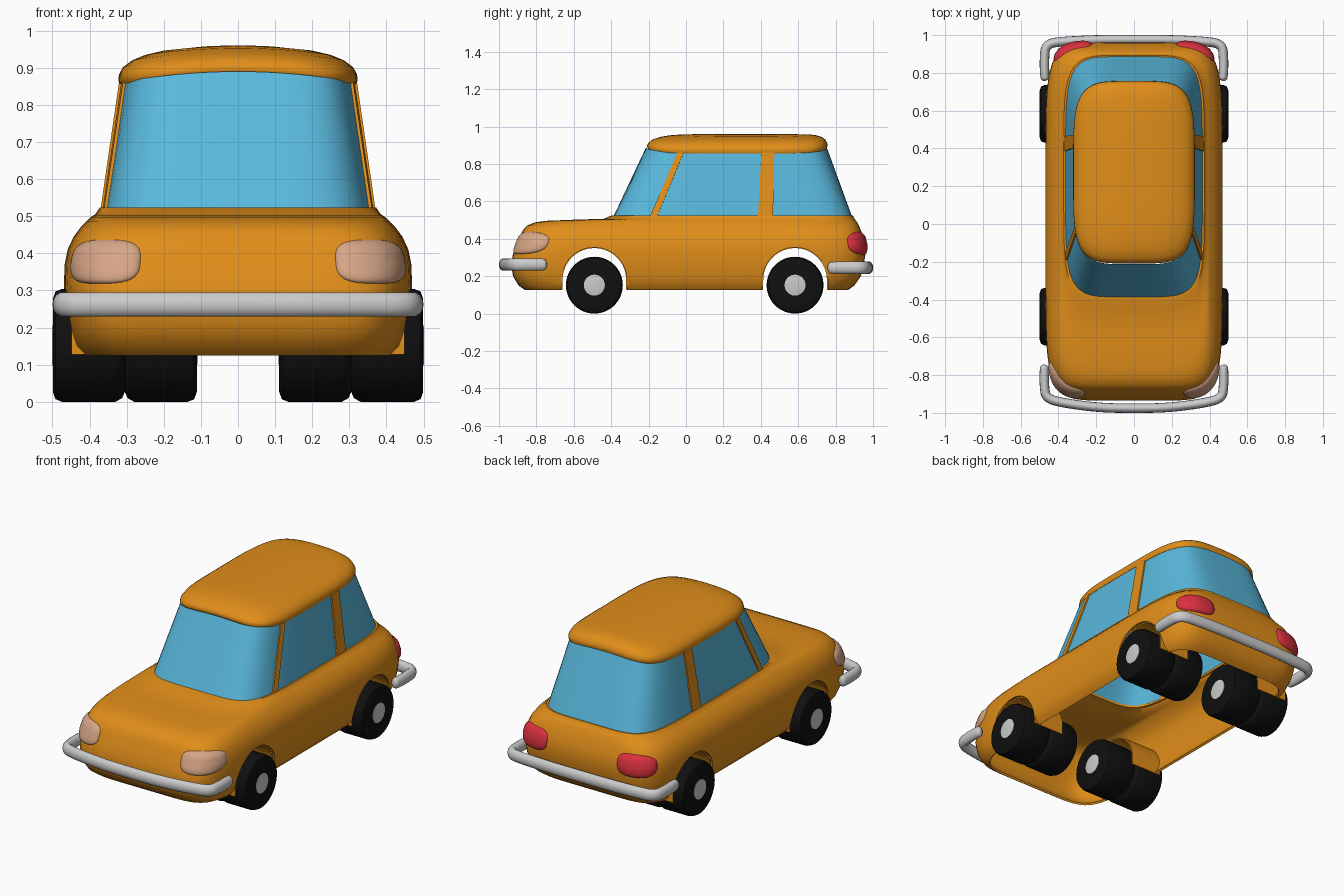
import bpy, bmesh, math

if "Cube" in bpy.data.objects:
    bpy.data.objects.remove(bpy.data.objects["Cube"])

def material(name, rgb):
    m = bpy.data.materials.new(name)
    m.diffuse_color = (*rgb, 1)
    m.use_nodes = True
    m.node_tree.nodes["Principled BSDF"].inputs["Base Color"].default_value = m.diffuse_color
    return m

ORANGE = material("orange paint", (0.75, 0.27, 0.01))
BLUE = material("blue glass", (0.10, 0.48, 0.72))
PEACH = material("lamp peach", (0.68, 0.38, 0.24))
RED = material("lamp red", (0.70, 0.03, 0.05))
BLACK = material("tyre black", (0.005, 0.005, 0.005))

def loft(name, rings, mat=None, cap_start=False, cap_end=False, closed=True, ends=False):
    """Skin a list of equal-length point rings."""
    bm = bmesh.new()
    vs = [[bm.verts.new(p) for p in r] for r in rings]
    n = len(rings[0])
    for a, b in zip(vs, vs[1:]):
        for i in range(n if closed else n - 1):
            j = (i + 1) % n
            bm.faces.new((a[i], a[j], b[j], b[i]))
    if cap_start:
        bm.faces.new(vs[0][::-1])
    if cap_end:
        bm.faces.new(vs[-1])
    if ends:
        bmesh.ops.recalc_face_normals(bm, faces=bm.faces)
    me = bpy.data.meshes.new(name)
    bm.to_mesh(me)
    bm.free()
    ob = bpy.data.objects.new(name, me)
    bpy.context.collection.objects.link(ob)
    if mat:
        me.materials.append(mat)
    return ob

def finish(ob, angle=40):
    bpy.ops.object.select_all(action='DESELECT')
    ob.select_set(True)
    bpy.context.view_layer.objects.active = ob
    for m in list(ob.modifiers):
        bpy.ops.object.modifier_apply(modifier=m.name)
    bpy.ops.object.shade_smooth_by_angle(angle=math.radians(angle))

# Plan outlines by height: z, front y, back y, half width, squareness
BODY = [(.125, -.86, .865, .42, 7), (.15, -.895, .90, .442, 7), (.20, -.925, .935, .457, 7),
        (.26, -.935, .95, .466, 7), (.32, -.925, .96, .469, 7), (.37, -.905, .957, .467, 7),
        (.41, -.89, .948, .459, 7), (.445, -.873, .935, .443, 7), (.47, -.85, .925, .424, 7),
        (.487, -.81, .915, .408, 6.5), (.496, -.75, .91, .398, 6), (.502, -.60, .905, .39, 6),
        (.507, -.44, .90, .383, 5.5), (.524, -.40, .893, .372, 5.5), (.522, -.38, .88, .355, 5.5)]
CABIN = [(.515, -.39, .889, .363, 5.5), (.86, -.213, .752, .313, 4.5)]
ROOF = [(.862, -.18, .73, .30, 4.5), (.855, -.203, .752, .318, 4.5), (.865, -.209, .757, .322, 4.5),
        (.882, -.203, .755, .321, 4.5), (.90, -.18, .745, .31, 4.5), (.914, -.14, .727, .285, 4.3),
        (.923, -.09, .70, .25, 4), (.928, -.02, .66, .20, 4), (.930, .10, .52, .09, 3)]

def at(levels, z):
    for a, b in zip(levels, levels[1:]):
        if z <= b[0] + 1e-6:
            t = (z - a[0]) / (b[0] - a[0])
            return [p + (q - p) * t for p, q in zip(a, b)]

def spot(level, ang, off=0.0, arch=0.0):
    """Point on a rounded outline, pushed outwards by off."""
    z, y0, y1, w, n = level
    h, c = (y1 - y0) / 2, (y0 + y1) / 2
    cx, sy = math.cos(ang), math.sin(ang)
    r = (abs(cx) ** n + abs(sy) ** n) ** (-1 / n)
    X, Y = r * cx, r * sy
    nx = math.copysign(abs(X) ** (n - 1) / w, X)
    ny = math.copysign(abs(Y) ** (n - 1) / h, Y)
    k = off / math.hypot(nx, ny)
    x = w * X + nx * k
    return (x, c + h * Y + ny * k, z + arch * (1 - (x / .32) ** 2))

def angle_at(level, x=None, y=None, sign=1):
    z, y0, y1, w, n = level
    if x is not None:
        X = x / w
        Y = sign * (1 - abs(X) ** n) ** (1 / n)
    else:
        Y = (y - (y0 + y1) / 2) / ((y1 - y0) / 2)
        X = (1 - abs(Y) ** n) ** (1 / n)
    return math.atan2(Y, X)

def outline(level, arch=0.0, n=112):
    return [spot(level, 2 * math.pi * (i + .5) / n, 0, arch) for i in range(n)]

# Lower body shell with wheel arches cut through
body = loft("body", [outline(l) for l in BODY], ORANGE)
sol = body.modifiers.new("shell", 'SOLIDIFY')
sol.thickness, sol.offset = .012, -1
AXLES = (-.49, .583)

def arch_profile(x, y, r, low):
    pts = [(x, y + r * math.cos(math.pi * i / 32), .18 + r * math.sin(math.pi * i / 32))
           for i in range(33)]
    return [(x, y + r, low)] + pts + [(x, y - r, low)]

cutters = []
for y in AXLES:
    c = loft("arch_cutter", [arch_profile(x, y, .174, .05) for x in (-.7, .7)],
             None, True, True, ends=True)
    c.hide_render = True
    cutters.append(c)
    b = body.modifiers.new("arch", 'BOOLEAN')
    b.operation, b.solver, b.object = 'DIFFERENCE', 'EXACT', c
finish(body)
for c in cutters:
    bpy.data.objects.remove(c)

# Wheel arch liners
for y in AXLES:
    for s in (-1, 1):
        liner = loft("arch_liner", [arch_profile(s * x, y, .174, .128) for x in (.25, .448)],
                     ORANGE, closed=False)
        m = liner.modifiers.new("thick", 'SOLIDIFY')
        m.thickness, m.offset = .008, 0
        finish(liner)

# Glass and roof
glass = loft("windows", [outline(l, a) for l, a in zip(CABIN, (0, .03))], BLUE)
finish(glass)
roof = loft("roof", [outline(l, .03) for l in ROOF], ORANGE, cap_end=True)
finish(roof, 60)

# Window pillars: (bottom y range, top y range)
for name, lo, hi in (("front_pillar", (-.192, -.155), (-.045, -.012)),
                     ("rear_pillar", (.385, .465), (.403, .472))):
    for s in (-1, 1):
        rings = []
        for i in range(7):
            t = i / 6
            lv = at(CABIN, .518 + .342 * t)
            ya, yb = (lo[k] + (hi[k] - lo[k]) * t for k in (0, 1))
            q = [spot(lv, angle_at(lv, y=y), o)
                 for y, o in ((ya, -.006), (ya, .008), (yb, .008), (yb, -.006))]
            rings.append([(s * p[0], p[1], p[2]) for p in q])
        finish(loft(name, rings, ORANGE, True, True, ends=True))

# Lamps: domed patches wrapped round the body corners
def lamp(name, x_in, y_end, sign, z0, z1, mat):
    zm = (z0 + z1) / 2
    lm = at(BODY, zm)
    a0, a1 = angle_at(lm, x=x_in, sign=sign), angle_at(lm, y=y_end)
    for s in (-1, 1):
        rings = []
        for r in (1, .97, .9, .8, .65, .45, .25, .06):
            ring = []
            for i in range(48):
                t = 2 * math.pi * i / 48
                k = (abs(math.cos(t)) ** 3 + abs(math.sin(t)) ** 3) ** (-1 / 3) * r
                u, v = k * math.cos(t), k * math.sin(t)
                ang = (a0 + a1) / 2 + u * (a1 - a0) / 2
                p = spot(at(BODY, zm + v * (z1 - z0) / 2), ang,
                         .020 * math.sqrt(1 - r ** 4) - .003)
                ring.append((s * p[0], p[1], p[2]))
            rings.append(ring)
        finish(loft(name, rings, mat, cap_end=True, ends=True), 60)

lamp("headlight", .262, -.735, -1, .318, .437, PEACH)
lamp("tail_light", .225, .865, 1, .315, .437, RED)

# Bumpers: flattened tubes wrapping the corners
def bumper(name, half, z):
    cu = bpy.data.curves.new(name, 'CURVE')
    cu.dimensions = '3D'
    cu.bevel_depth, cu.bevel_resolution, cu.use_fill_caps = .025, 5, True
    pts = half + [(-x, y, r) for x, y, r in half[-2::-1]]
    sp = cu.splines.new('NURBS')
    sp.points.add(len(pts) - 1)
    for p, (x, y, r) in zip(sp.points, pts):
        p.co, p.radius = (x, y, 0, 1), r
    sp.order_u, sp.use_endpoint_u, sp.resolution_u = 3, True, 8
    ob = bpy.data.objects.new(name, cu)
    bpy.context.collection.objects.link(ob)
    ob.location.z, ob.scale.z = z, 1.35

bumper("front_bumper", [(.472, -.745, .1), (.473, -.747, .85), (.475, -.775, 1), (.475, -.86, 1),
                        (.465, -.925, 1), (.36, -.95, 1), (.18, -.973, 1), (0, -.976, 1)], .262)
bumper("rear_bumper", [(.468, .758, .1), (.469, .76, .85), (.473, .79, 1), (.475, .87, 1),
                       (.468, .955, 1), (.36, .968, 1), (.18, .976, 1), (0, .976, 1)], .245)

# Wheels: back-to-back pairs, each with a hub disc on its outer face
TYRE = [(.305, .05), (.305, .125), (.312, .142), (.33, .152), (.475, .152),
        (.492, .145), (.499, .125), (.497, .05)]
HUB = [(.49, .056), (.499, .056), (.501, .048)]

def lathe(name, profile, y, place, mat):
    rings = [[(place(x), y + r * math.cos(2 * math.pi * i / 48),
               .152 + r * math.sin(2 * math.pi * i / 48)) for i in range(48)] for x, r in profile]
    finish(loft(name, rings, mat, True, True, ends=True))

for y in AXLES:
    for s in (-1, 1):
        for side, place in (("outer", lambda x: s * x), ("inner", lambda x: s * (.61 - x))):
            lathe(side + "_tyre", TYRE, y, place, BLACK)
            lathe(side + "_hub", HUB, y, place, None)
